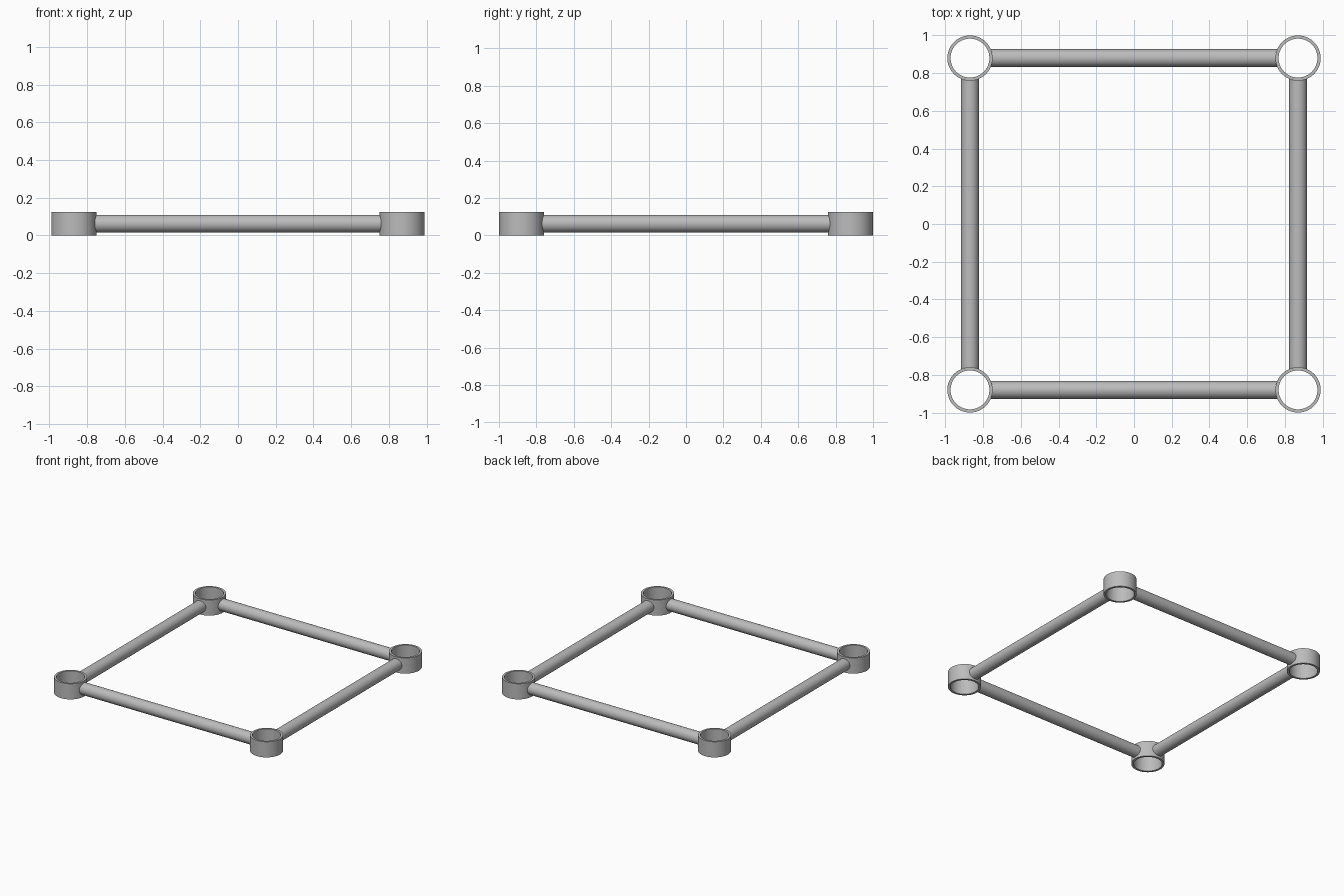
import bpy, math
from mathutils import Vector

cube = bpy.data.objects.get("Cube")
if cube:
    bpy.data.objects.remove(cube)

CX, CY = 0.87, 0.88        # corner centres
OUTER, INNER, HEIGHT = 0.12, 0.103, 0.125
ROD = 0.047
SEGMENTS = 64

grey = bpy.data.materials.new("plain grey")
grey.use_nodes = True
grey.diffuse_color = (0.5, 0.5, 0.5, 1)
grey.node_tree.nodes["Principled BSDF"].inputs["Base Color"].default_value = (0.5, 0.5, 0.5, 1)


def finish(obj, name):
    obj.name = name
    obj.data.materials.append(grey)
    bpy.ops.object.select_all(action="DESELECT")
    obj.select_set(True)
    bpy.context.view_layer.objects.active = obj
    bpy.ops.object.shade_smooth_by_angle(angle=math.radians(35))


def ring(name, x, y):
    """Open tube: a rectangular wall section swept round the vertical axis."""
    section = [(INNER, 0), (OUTER, 0), (OUTER, HEIGHT), (INNER, HEIGHT)]
    n = len(section)
    verts, faces = [], []
    for i in range(SEGMENTS):
        a = math.tau * i / SEGMENTS
        verts += [(r * math.cos(a), r * math.sin(a), z) for r, z in section]
        j = (i + 1) % SEGMENTS
        for k in range(n):
            m = (k + 1) % n
            faces.append((i * n + k, j * n + k, j * n + m, i * n + m))
    mesh = bpy.data.meshes.new(name)
    mesh.from_pydata(verts, [], faces)
    obj = bpy.data.objects.new(name, mesh)
    obj.location = (x, y, 0)
    bpy.context.collection.objects.link(obj)
    finish(obj, name)


def rod(name, start, end):
    """Round bar whose ends stop inside the ring walls."""
    a, b = Vector(start), Vector(end)
    span = b - a
    bpy.ops.mesh.primitive_cylinder_add(
        vertices=48, radius=ROD, depth=span.length - 2 * (INNER + 0.004),
        location=(a + b) / 2, rotation=span.to_track_quat("Z", "Y").to_euler())
    finish(bpy.context.object, name)


# Corner rings
for y_name, sy in (("front", -1), ("back", 1)):
    for x_name, sx in (("right", -1), ("left", 1)):
        ring(f"{y_name}_{x_name}_ring", sx * CX, sy * CY)

# Connecting rods
mid = HEIGHT / 2
for y_name, sy in (("front", -1), ("back", 1)):
    rod(f"{y_name}_rod", (-CX, sy * CY, mid), (CX, sy * CY, mid))
for x_name, sx in (("right", -1), ("left", 1)):
    rod(f"{x_name}_rod", (sx * CX, -CY, mid), (sx * CX, CY, mid))
